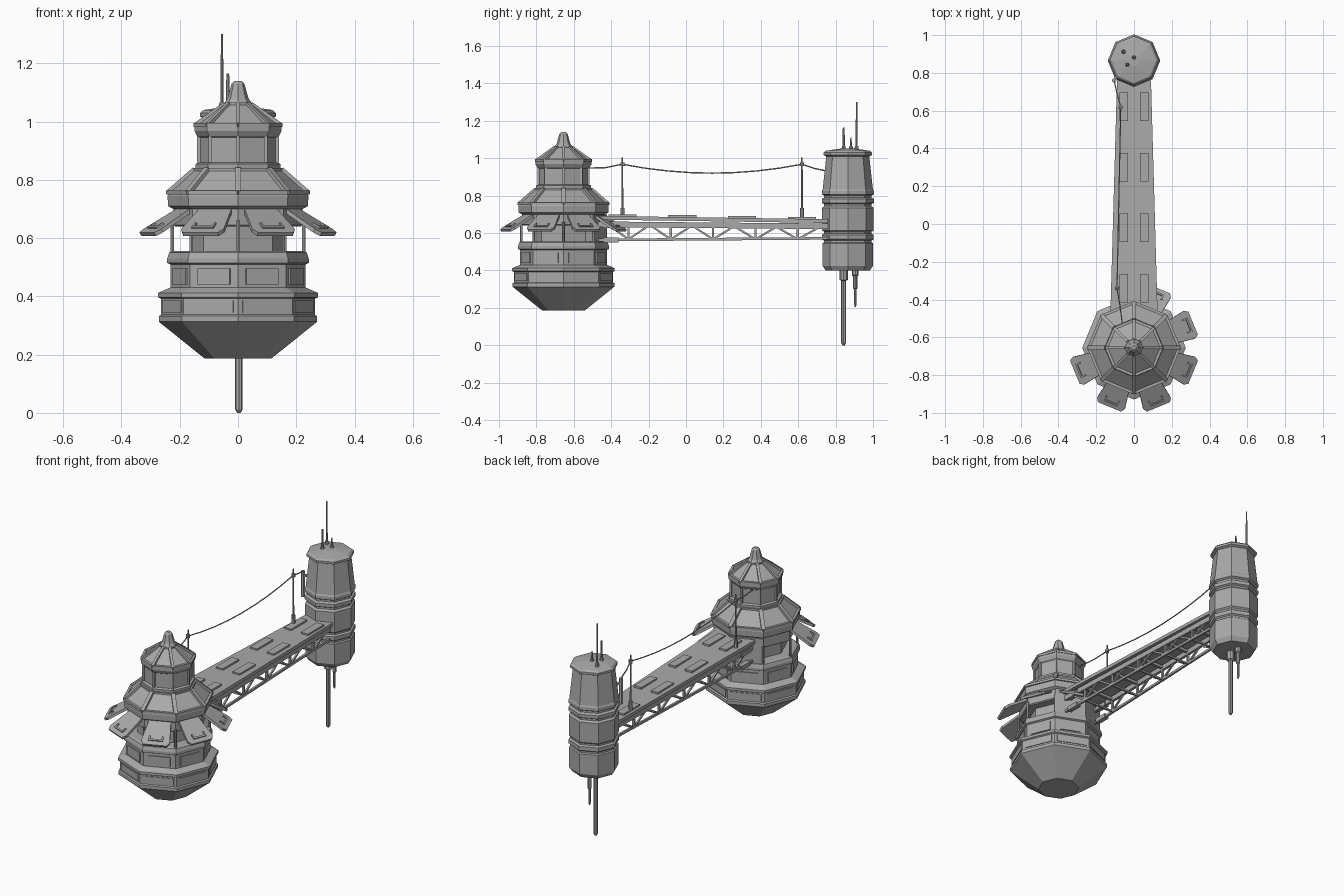
import bpy, bmesh
from math import radians, sin, cos, pi
from mathutils import Vector, Matrix

old = bpy.data.objects.get("Cube")
if old:
    bpy.data.objects.remove(old)

grey = bpy.data.materials.new("plain grey")
grey.use_nodes = True
GREY = (0.4, 0.4, 0.4, 1)
grey.diffuse_color = GREY
grey.node_tree.nodes["Principled BSDF"].inputs["Base Color"].default_value = GREY

STATION = Vector((0, -0.655, 0))
TOWER = Vector((0, 0.865, 0))


def finish(name, bm):
    bmesh.ops.recalc_face_normals(bm, faces=bm.faces)
    mesh = bpy.data.meshes.new(name)
    bm.to_mesh(mesh)
    bm.free()
    mesh.materials.append(grey)
    ob = bpy.data.objects.new(name, mesh)
    bpy.context.collection.objects.link(ob)
    return ob


def polar(centre, angle, r, z):
    return centre + Vector((r * cos(radians(angle)), r * sin(radians(angle)), z))


def lathe(name, centre, profile, sides=8):
    """Stack of regular polygons from (radius, height) pairs, capped."""
    bm = bmesh.new()
    rings = [[bm.verts.new(polar(centre, 360 * i / sides, r, z)) for i in range(sides)]
             for r, z in profile]
    for a, b in zip(rings, rings[1:]):
        for i in range(sides):
            j = (i + 1) % sides
            bm.faces.new((a[i], a[j], b[j], b[i]))
    bm.faces.new(rings[0])
    bm.faces.new(rings[-1])
    return finish(name, bm)


def add_box(bm, matrix, size):
    bmesh.ops.create_cube(bm, size=1, matrix=matrix @ Matrix.Diagonal((*size, 1)))


def add_beam(bm, a, b, w, h=None):
    """Square bar between two points."""
    a, b = Vector(a), Vector(b)
    d = b - a
    rot = d.to_track_quat('X', 'Z').to_matrix().to_4x4()
    add_box(bm, Matrix.Translation((a + b) / 2) @ rot, (d.length, w, h or w))


def add_rod(bm, a, b, r1, r2=None, sides=8):
    a, b = Vector(a), Vector(b)
    d = b - a
    m = Matrix.Translation((a + b) / 2) @ d.to_track_quat('Z', 'Y').to_matrix().to_4x4()
    bmesh.ops.create_cone(bm, cap_ends=True, segments=sides, radius1=r1,
                          radius2=r1 if r2 is None else r2, depth=d.length, matrix=m)


def wall_panels(name, centre, r, z, w, h, depth=0.012):
    """One raised plate on each side of an octagon of corner radius r."""
    bm = bmesh.new()
    for k in range(8):
        ang = 22.5 + 45 * k
        p = polar(centre, ang, r * cos(pi / 8), z)
        add_box(bm, Matrix.Translation(p) @ Matrix.Rotation(radians(ang), 4, 'Z'), (depth, w, h))
    return finish(name, bm)


# Station body
lathe("lower_hull", STATION, [(.115, .187), (.272, .313), (.272, .332), (.264, .337), (.264, .392),
                              (.274, .397), (.274, .412), (.238, .428), (.232, .43), (.232, .51),
                              (.243, .515), (.243, .53), (.236, .55), (.225, .555)])
lathe("gallery_core", STATION, [(.167, .55), (.167, .66)])
lathe("middle_roof", STATION, [(.215, .64), (.222, .645), (.222, .70), (.24, .71), (.242, .745),
                               (.236, .757), (.155, .83), (.146, .84), (.146, .855), (.132, .86),
                               (.132, .945), (.14, .95), (.15, .968), (.15, .982), (.14, .988),
                               (.055, 1.055), (.045, 1.06)])
lathe("roof_finial", STATION, [(.046, 1.05), (.046, 1.065), (.036, 1.08), (.022, 1.13), (.012, 1.14)])
wall_panels("hull_panels", STATION, .232, .468, .12, .055)
wall_panels("base_panels", STATION, .264, .365, .17, .04, .008)

# Posts round the open gallery, and the closed back wall
bm = bmesh.new()
for k in range(8):
    add_rod(bm, polar(STATION, 45 * k, .226, .54), polar(STATION, 45 * k, .226, .66), .007, sides=6)
finish("gallery_posts", bm)
bm = bmesh.new()
low, high = ([bm.verts.new(polar(STATION, a, r, z)) for r, a in
              ((.232, 45), (.232, 90), (.232, 135), (.15, 135), (.15, 90), (.15, 45))]
             for z in (.54, .70))
for i in range(6):
    j = (i + 1) % 6
    bm.faces.new((low[i], low[j], high[j], high[i]))
bm.faces.new(low)
bm.faces.new(high)
finish("gallery_back_wall", bm)

# Roof ribs and eave trims
bm = bmesh.new()
for (r0, z0), (r1, z1), w in (((.24, .757), (.15, .836), .022), ((.146, .988), (.045, 1.06), .015)):
    for k in range(8):
        a, nxt = 45 * k, 45 * k + 45
        add_beam(bm, polar(STATION, a, r0, z0), polar(STATION, a, r1, z1), w, .016)
        add_beam(bm, polar(STATION, a, r0, z0), polar(STATION, nxt, r0, z0), .014)
        add_beam(bm, polar(STATION, a, r1, z1), polar(STATION, nxt, r1, z1), .01)
finish("roof_ribs", bm)
bm = bmesh.new()
for k in range(8):
    add_beam(bm, polar(STATION, 45 * k, .134, .86), polar(STATION, 45 * k, .134, .95), .012)
finish("neck_corner_trims", bm)

# Sloping awnings on the six open sides
bm = bmesh.new()
outline = [(0, -.06), (.135, -.079), (.158, -.066), (.158, .066), (.135, .079), (0, .06)]
for k in range(-4, 2):
    ang = 22.5 + 45 * k
    m = (Matrix.Translation(polar(STATION, ang, .2, .695)) @ Matrix.Rotation(radians(ang), 4, 'Z')
         @ Matrix.Rotation(radians(31), 4, 'Y'))
    bot, top = ([bm.verts.new(m @ Vector((x, y, z))) for x, y in outline] for z in (-.007, .007))
    bm.faces.new(bot)
    bm.faces.new(top)
    for i in range(6):
        j = (i + 1) % 6
        bm.faces.new((bot[i], bot[j], top[j], top[i]))
    # raised bracket near the outer edge
    add_box(bm, m @ Matrix.Translation((.128, 0, .008)), (.01, .08, .012))
    for s in (-1, 1):
        add_box(bm, m @ Matrix.Translation((.117, s * .036, .008)), (.03, .008, .012))
finish("awnings", bm)

# Bridge deck: tapers towards the tower
Y0, Y1 = -.47, .76


def deck(y):
    """Half width and top height of the deck at y."""
    t = (y - Y0) / (Y1 - Y0)
    return .125 - .035 * t, .692 - .018 * t


bm = bmesh.new()
ends = []
for y in (Y0, Y1):
    w, z = deck(y)
    ends.append([bm.verts.new((s * w, y, z - d)) for s, d in ((-1, 0), (1, 0), (1, .02), (-1, .02))])
for i in range(4):
    j = (i + 1) % 4
    bm.faces.new((ends[0][i], ends[0][j], ends[1][j], ends[1][i]))
for ring in ends:
    bm.faces.new(ring)
finish("bridge_deck", bm)

bm = bmesh.new()
for y in (-.34, -.02, .3, .62):
    for s in (-1, 1):
        add_box(bm, Matrix.Translation((s * .055, y, deck(y)[1] + .002)), (.046, .15, .016))
finish("deck_plates", bm)

# Bridge truss: two side frames joined by cross bars
bm = bmesh.new()
STEPS = 10
for s in (-1, 1):
    def node(y, drop):
        w, z = deck(y)
        return s * (w - .02), y, z - drop
    add_beam(bm, node(Y0, .045), node(Y1, .038), .016, .03)
    add_beam(bm, (node(Y0, 0)[0], Y0, .563), (node(Y1, 0)[0], Y1, .572), .012, .014)
    for k in range(STEPS):
        ya, yb = (Y0 + .05 + 1.13 * (k + i) / STEPS for i in (0, 1))
        lo, hi = (ya, yb) if k % 2 else (yb, ya)
        add_beam(bm, (node(lo, 0)[0], lo, .567), node(hi, .045), .01)
        if k % 2:
            add_beam(bm, (node(ya, 0)[0], ya, .567), node(ya, .045), .012)
    for z in (.563, .64):
        add_box(bm, Matrix.Translation((s * .102, -.4, z)), (.028, .08, .025))
for k in range(1, STEPS, 2):
    y = Y0 + .05 + 1.13 * k / STEPS
    w = deck(y)[0] - .02
    add_beam(bm, (-w, y, .567), (w, y, .567), .01)
    add_beam(bm, (-w, y, .645), (w, y, .645), .016)
finish("bridge_truss", bm)

# Rear tower
lathe("tower", TOWER, [(.118, .40), (.135, .425), (.135, .545), (.128, .55), (.128, .56), (.138, .567),
                       (.138, .59), (.128, .597), (.128, .607), (.137, .615), (.137, .735), (.126, .745),
                       (.126, .755), (.139, .762), (.139, .782), (.126, .79), (.126, .80), (.139, .807),
                       (.139, .825), (.134, .835), (.115, 1.01), (.13, 1.017), (.13, 1.03), (.118, 1.04),
                       (.03, 1.053)])

# Aerials above and probes below the tower
bm = bmesh.new()
for x, y, top, r in ((-.055, .912, 1.30, .006), (-.035, .843, 1.165, .008), (0, .882, 1.11, .006)):
    add_rod(bm, (x, y, 1.03), (x, y, top), r, r * .6)
    add_rod(bm, (x, y, 1.03), (x, y, 1.065), .013, .009)
finish("aerials", bm)
lathe("long_probe", Vector((.003, .843, 0)), [(.006, 0), (.013, .012), (.013, .345), (.022, .35), (.022, .41)])
lathe("short_probe", Vector((0, .905, 0)), [(.003, .205), (.007, .22), (.007, .3), (.011, .305),
                                            (.011, .37), (.018, .375), (.018, .41)])

# Cable poles and the junction box on the tower
bm = bmesh.new()
for x, y in ((-.09, -.34), (-.07, .62)):
    add_rod(bm, (x, y, .68), (x, y, 1.005), .005, .004)
    add_rod(bm, (x, y, .68), (x, y, .735), .012, .01)
    add_rod(bm, (x, y, .958), (x, y, .978), .011)
finish("cable_poles", bm)
bm = bmesh.new()
add_rod(bm, (-.105, .76, .78), (-.105, .76, .93), .012)
add_beam(bm, (-.105, .76, .81), (-.07, .81, .81), .012)
add_beam(bm, (-.105, .76, .9), (-.07, .81, .9), .012)
finish("junction_box", bm)

# Hanging cable
bm = bmesh.new()
pts = [(-.06, -.54, .947), (-.075, -.43, .95), (-.09, -.34, .968)]
for k in range(1, 9):
    t = k / 8
    pts.append((-.09 + .02 * t, -.34 + .96 * t, .968 - .19 * t * (1 - t)))
pts += [(-.09, .69, .945), (-.105, .76, .93)]
for a, b in zip(pts, pts[1:]):
    add_rod(bm, a, b, .0035, sides=6)
finish("hanging_cable", bm)
